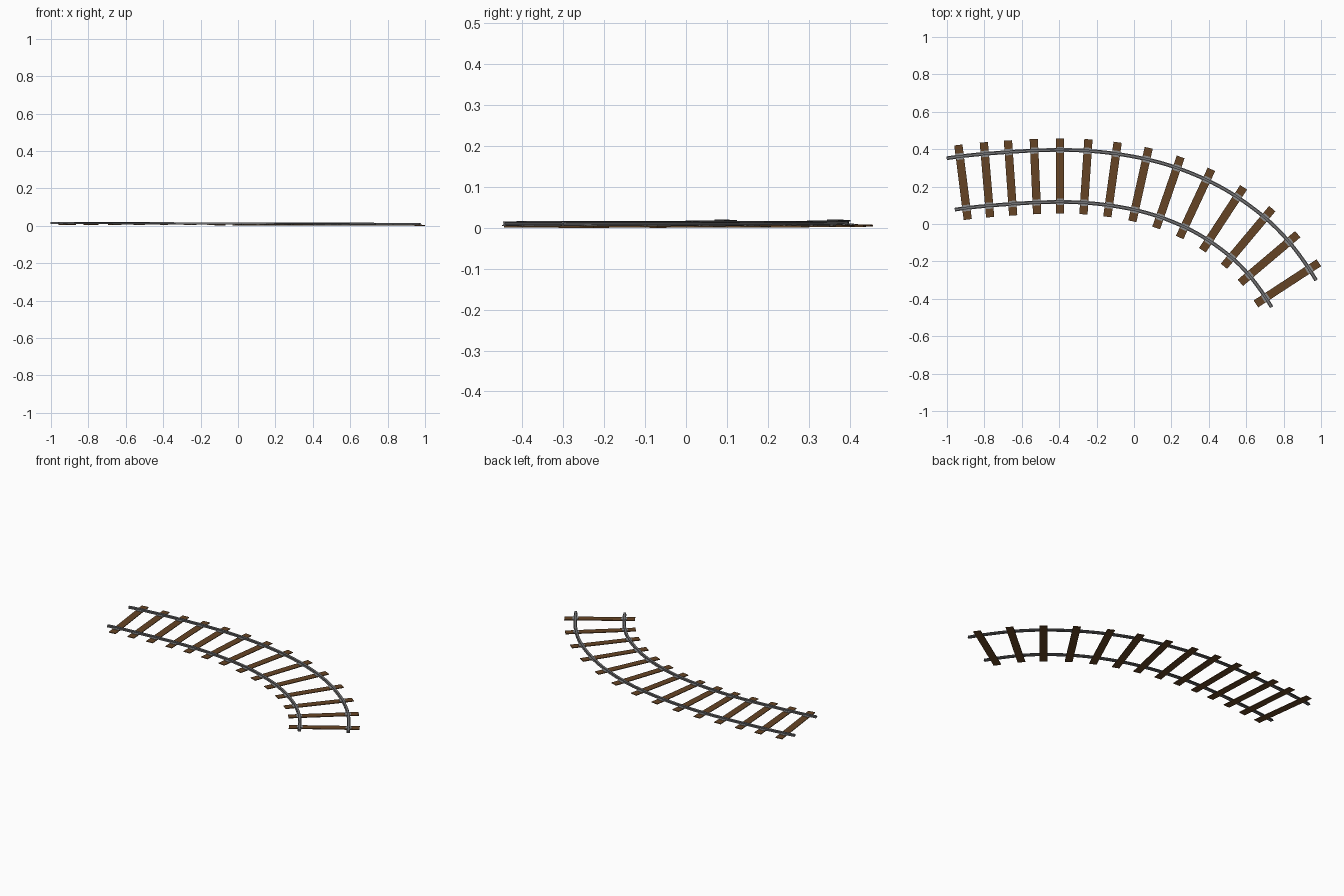
import bpy, bmesh
from math import radians, cos, sin
from mathutils import Vector, Matrix

if "Cube" in bpy.data.objects:
    bpy.data.objects.remove(bpy.data.objects["Cube"])

GAUGE = 0.139      # rail offset from the centre line
TIE_H = 0.004

def material(name, rgb):
    m = bpy.data.materials.new(name)
    m.diffuse_color = (*rgb, 1)
    m.use_nodes = True
    m.node_tree.nodes["Principled BSDF"].inputs["Base Color"].default_value = m.diffuse_color
    return m

WOOD = material("brown_wood", (0.13, 0.058, 0.018))
STEEL = material("dark_steel", (0.17, 0.17, 0.175))
PLATE = material("plate_steel", (0.26, 0.26, 0.26))

# centre line knots: x, y, heading in degrees
KNOTS = [(-0.98, 0.214, 9), (-0.66, 0.246, 4), (-0.395, 0.257, 0),
         (0.035, 0.211, -12.5), (0.329, 0.110, -25),
         (0.610, -0.072, -40), (0.855, -0.373, -59)]

def centre_line(steps=10):
    pts = []
    for (x0, y0, a0), (x1, y1, a1) in zip(KNOTS, KNOTS[1:]):
        p, q = Vector((x0, y0, 0)), Vector((x1, y1, 0))
        d = (q - p).length
        a0, a1 = radians(a0), radians(a1)
        u, v = Vector((cos(a0), sin(a0), 0)) * d, Vector((cos(a1), sin(a1), 0)) * d
        for i in range(steps + (x1 == KNOTS[-1][0])):
            t = i / steps
            pos = (p * (2*t**3 - 3*t**2 + 1) + u * (t**3 - 2*t**2 + t)
                   + q * (3*t**2 - 2*t**3) + v * (t**3 - t**2))
            tan = (p * (6*t*t - 6*t) + u * (3*t*t - 4*t + 1)
                   + q * (6*t - 6*t*t) + v * (3*t*t - 2*t))
            pts.append((pos, tan.normalized()))
    return pts

LINE = centre_line()

def frame_at(x):
    """Position and heading of the centre line at a given x."""
    for (p, a), (q, b) in zip(LINE, LINE[1:]):
        if p.x <= x <= q.x:
            t = (x - p.x) / (q.x - p.x)
            return p.lerp(q, t), a.lerp(b, t).normalized()

def side(tan):
    return Vector((-tan.y, tan.x, 0))

def finish(bm, name, mat):
    for v in bm.verts:                      # slight fall towards the right end
        v.co.z += 0.0025 * (1 - min(v.co.x, 1))
    bmesh.ops.recalc_face_normals(bm, faces=bm.faces)
    me = bpy.data.meshes.new(name)
    bm.to_mesh(me)
    bm.free()
    me.materials.append(mat)
    ob = bpy.data.objects.new(name, me)
    bpy.context.collection.objects.link(ob)
    return ob

def add_box(bm, pos, tan, size, z):
    n = side(tan)
    rot = Matrix((tan, n, Vector((0, 0, 1)))).transposed().to_4x4()
    centre = Vector((pos.x, pos.y, z + size[2] / 2))
    bmesh.ops.create_cube(bm, size=1, matrix=Matrix.Translation(centre) @ rot
                          @ Matrix.Diagonal((*size, 1)))

# rails: I-shaped section swept along the offset centre line
HALF = [(0.010, 0), (0.010, 0.002), (0.003, 0.0035), (0.003, 0.0075),
        (0.0065, 0.0085), (0.0065, 0.0115)]
PROFILE = HALF + [(-w, h) for w, h in reversed(HALF)]

def rail(name, offset):
    bm = bmesh.new()
    rings = []
    for pos, tan in LINE:
        n = side(tan)
        rings.append([bm.verts.new(pos + n * (offset + w) + Vector((0, 0, TIE_H + h)))
                      for w, h in PROFILE])
    k = len(PROFILE)
    for a, b in zip(rings, rings[1:]):
        for i in range(k):
            j = (i + 1) % k
            bm.faces.new((a[i], a[j], b[j], b[i]))
    bm.faces.new(rings[0])
    bm.faces.new(rings[-1])
    finish(bm, name, STEEL)

rail("outer_rail", GAUGE)
rail("inner_rail", -GAUGE)

# wooden ties with a steel plate under each rail
TIE_X = [-0.914, -0.786, -0.66, -0.527, -0.395, -0.257, -0.115,
         0.035, 0.184, 0.329, 0.476, 0.61, 0.722, 0.82]
ties, plates = bmesh.new(), bmesh.new()
for x in TIE_X:
    pos, tan = frame_at(x)
    add_box(ties, pos, tan, (0.044, 0.402, TIE_H), 0)
    for s in (GAUGE, -GAUGE):
        add_box(plates, pos + side(tan) * s, tan, (0.036, 0.034, 0.003), TIE_H - 0.0005)
finish(ties, "wooden_ties", WOOD)
finish(plates, "tie_plates", PLATE)
